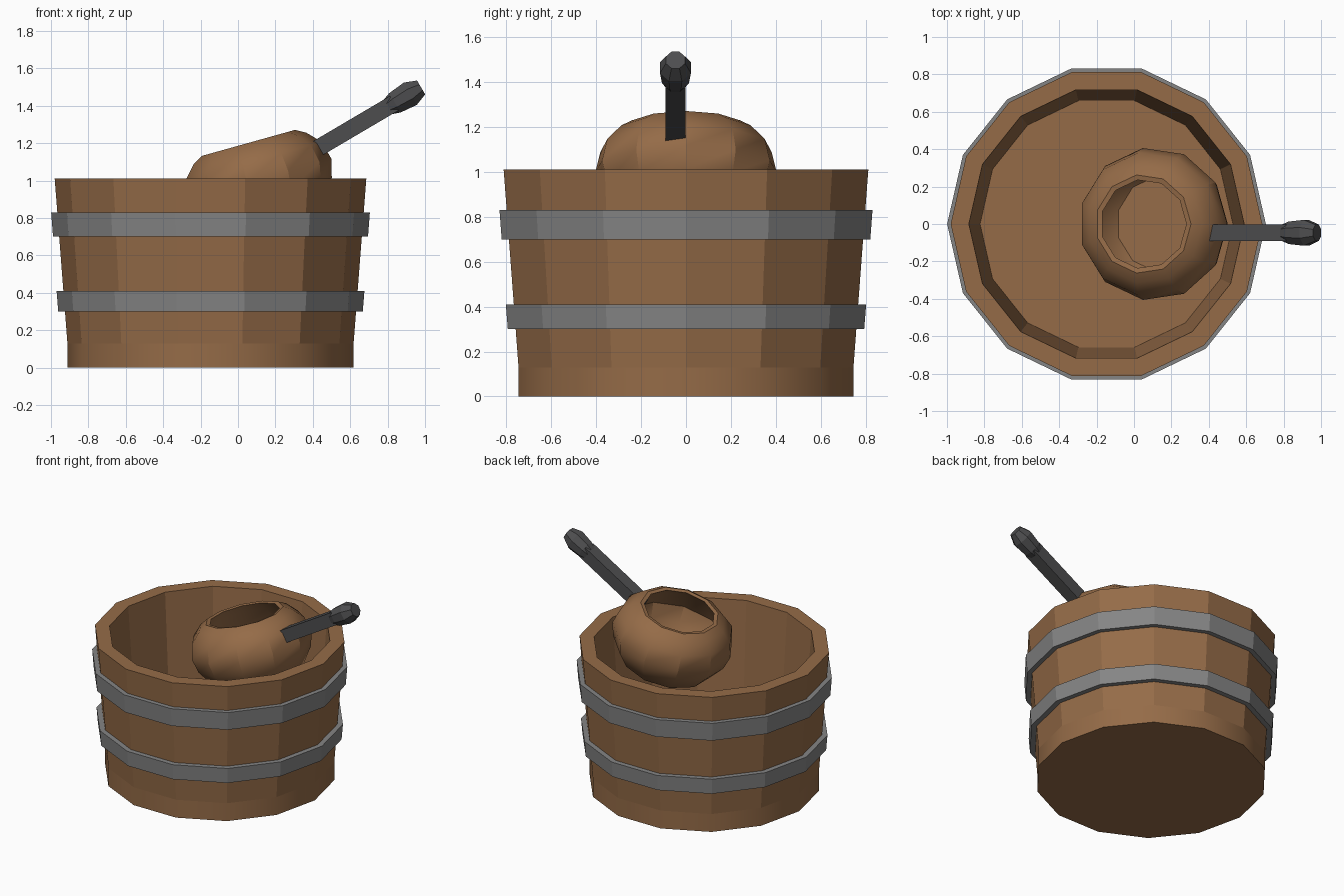
import bpy, bmesh, math
from mathutils import Matrix, Vector

if "Cube" in bpy.data.objects:
    bpy.data.objects.remove(bpy.data.objects["Cube"])


def material(name, rgb):
    m = bpy.data.materials.new(name)
    m.diffuse_color = (*rgb, 1)
    m.use_nodes = True
    m.node_tree.nodes["Principled BSDF"].inputs["Base Color"].default_value = m.diffuse_color
    return m


WOOD = material("brown wood", (0.30, 0.148, 0.064))
IRON = material("grey iron", (0.235, 0.235, 0.235))
DARK = material("dark handle metal", (0.075, 0.075, 0.078))


def lathe(name, profile, sides, mat, closed=False, smooth_rings=(), matrix=None):
    """Revolve (radius, z) points; radius 0 ends become cap faces."""
    bm = bmesh.new()
    rings = [[bm.verts.new((r * math.cos(2 * math.pi * i / sides),
                            r * math.sin(2 * math.pi * i / sides), z))
              for i in range(sides)] for r, z in profile]
    n = len(rings)
    for k in range(n if closed else n - 1):
        a, b = rings[k], rings[(k + 1) % n]
        for i in range(sides):
            j = (i + 1) % sides
            f = bm.faces.new((a[i], a[j], b[j], b[i]))
            f.smooth = k in smooth_rings
    if not closed:
        bm.faces.new(rings[0])
        bm.faces.new(rings[-1])
    bmesh.ops.recalc_face_normals(bm, faces=bm.faces)
    if matrix:
        bm.transform(matrix)
    me = bpy.data.meshes.new(name)
    bm.to_mesh(me)
    bm.free()
    me.materials.append(mat)
    ob = bpy.data.objects.new(name, me)
    bpy.context.collection.objects.link(ob)
    return ob


def smooth(ob, angle):
    bpy.ops.object.select_all(action='DESELECT')
    ob.select_set(True)
    bpy.context.view_layer.objects.active = ob
    bpy.ops.object.shade_smooth_by_angle(angle=math.radians(angle))


# Bucket: 14 sides, flared walls, raised floor
at_bucket = Matrix.Translation((-0.147, 0, 0))
lathe("bucket", [(0.765, 0), (0.765, 0.13), (0.833, 1.01), (0.736, 1.01), (0.676, 0.13)],
      14, WOOD, smooth_rings=(0,), matrix=at_bucket)

# Two iron hoops
for name, z0, z1, r0, r1 in (("lower_hoop", 0.30, 0.41, 0.814, 0.823),
                             ("upper_hoop", 0.70, 0.83, 0.842, 0.852)):
    lathe(name, [(r0, z0), (r1, z1), (r1 - 0.05, z1), (r0 - 0.05, z0)],
          14, IRON, closed=True, matrix=at_bucket)

# Ladle bowl: hollow, 11 sides, mouth tipped to the left
tilt = Matrix.Translation((0.05, 0, 1.20)) @ Matrix.Rotation(math.radians(-15.6), 4, 'Y')
bowl = lathe("ladle_bowl",
             [(0.20, -0.47), (0.31, -0.41), (0.385, -0.30), (0.41, -0.20), (0.385, -0.10),
              (0.318, -0.03), (0.265, 0), (0.238, -0.005), (0.29, -0.06), (0.37, -0.20),
              (0.34, -0.31), (0.26, -0.40)], 11, WOOD, matrix=tilt)
smooth(bowl, 30)

# Ladle handle: square bar and a chunky chamfered knob along one slanted axis
axis = Matrix.Translation((0.43, -0.047, 1.175)) @ Matrix.Rotation(math.radians(90 - 30.5), 4, 'Y')
quarter = Matrix.Rotation(math.pi / 4, 4, 'Z')
root2 = math.sqrt(2)
lathe("ladle_handle", [(0.045 * root2, -0.06), (0.045 * root2, 0.47)], 4, DARK,
      matrix=axis @ quarter)
eighth = Matrix.Rotation(math.pi / 8, 4, 'Z')
c = 1 / math.cos(math.pi / 8)
lathe("handle_knob", [(0.046 * c, 0.435), (0.060 * c, 0.475), (0.069 * c, 0.57), (0.043 * c, 0.637)],
      8, DARK, matrix=axis @ eighth)
